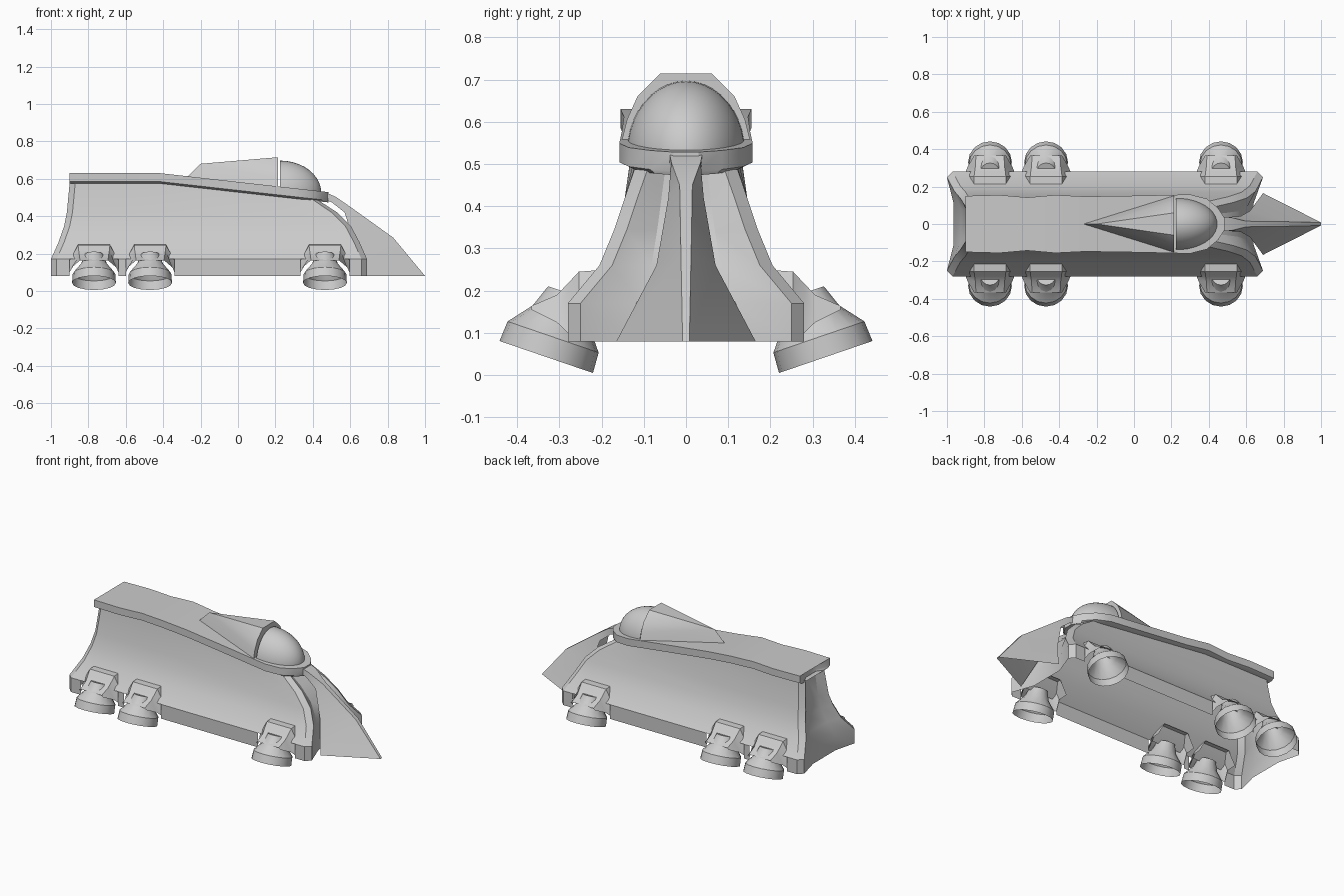
import bpy, math
from mathutils import Vector, Matrix

if "Cube" in bpy.data.objects:
    bpy.data.objects.remove(bpy.data.objects["Cube"])


def build(name, verts, faces, angle=30):
    me = bpy.data.meshes.new(name)
    me.from_pydata([tuple(v) for v in verts], [], faces)
    ob = bpy.data.objects.new(name, me)
    bpy.context.collection.objects.link(ob)
    bpy.ops.object.select_all(action='DESELECT')
    ob.select_set(True)
    bpy.context.view_layer.objects.active = ob
    bpy.ops.object.mode_set(mode='EDIT')
    bpy.ops.mesh.select_all(action='SELECT')
    bpy.ops.mesh.remove_doubles(threshold=0.0001)
    bpy.ops.mesh.normals_make_consistent(inside=False)
    bpy.ops.object.mode_set(mode='OBJECT')
    bpy.ops.object.shade_smooth_by_angle(angle=math.radians(angle))
    return ob


def loft(rows, closed=True, skip=None):
    """Quads between equally long rows of points."""
    n = len(rows[0])
    verts = [p for r in rows for p in r]
    faces = []
    for i in range(len(rows) - 1):
        for j in range(n if closed else n - 1):
            if skip and skip(i, j):
                continue
            k = (j + 1) % n
            faces.append((i * n + j, i * n + k, (i + 1) * n + k, (i + 1) * n + j))
    return verts, faces


def roof_z(x):
    return 0.63 if x < -0.42 else 0.63 - 0.1 * (x + 0.42) / 0.89


ENGINES = (-0.77, -0.47, 0.465)

# Hull: open-bottomed shell with notches above the thrusters
LEVELS = [  # z, half width, rear x, front x
    (0.08, 0.28, -1.0, 0.69), (0.17, 0.28, -1.0, 0.69), (0.26, 0.205, -0.96, 0.65),
    (0.345, 0.17, -0.93, 0.605), (0.42, 0.145, -0.915, 0.53), (None, 0.122, -0.9, 0.43)]
COLS = [-0.97] + [c + s * 0.13 for c in ENGINES for s in (-1, 1)] + [0.66]
rows = []
for z, y, xr, xf in LEVELS:
    side = [(xr + 0.035, 0.4 * y), (xr, y - 0.03)]
    for c in COLS:
        f = (c + 0.97) / 1.63
        side.append((xr + 0.03 + f * (xf - xr - 0.06), y))
    side += [(xf, y - 0.03), (xf - 0.05, 0.4 * y)]
    ring = side + [(x, -v) for x, v in reversed(side)]
    rows.append([(x, v, z if z else roof_z(x) - 0.05) for x, v in ring])
N = len(rows[0])
notch = {3, 5, 7}
build("hull", *loft(rows, skip=lambda i, j: i == 0 and (j in notch or (N - 2 - j) in notch)))

# Roof slab with wavy edge and an undercut lip
EDGE = [(-0.87, 0.06), (-0.895, 0.11), (-0.9, 0.15), (-0.72, 0.155), (-0.57, 0.142),
        (-0.42, 0.155), (-0.26, 0.147), (0.05, 0.152), (0.3, 0.158), (0.39, 0.135),
        (0.45, 0.085), (0.485, 0.03)]
rows = []
for drop, sc in ((0, 1), (0.045, 1), (0.055, 0.86)):
    half = [(x, y * sc) for x, y in EDGE]
    rows.append([(x, y, roof_z(x) - drop) for x, y in half]
                + [(x, -y, roof_z(x) - drop) for x, y in reversed(half)])
v, f = loft(rows)
n = len(rows[0])
for base in (0, 2 * n):
    for j in range(n // 2 - 1):
        f.append((base + j, base + j + 1, base + n - 2 - j, base + n - 1 - j))
build("roof", v, f)

# Canopy fairing tapering to a point at the back
arch = [(0.155, 0.545), (0.14, 0.605), (0.115, 0.66), (0.06, 0.715)]
arch = arch + [(-y, z) for y, z in reversed(arch)]
v = [(0.215, y, z) for y, z in arch] + [(-0.2, 0, 0.68), (-0.27, 0, 0.612)]
f = [(j, j + 1, 8) for j in range(7)] + [(0, 8, 9), (7, 9, 8), tuple(range(8))]
build("canopy_fairing", v, f, 40)

# Cockpit dome: quarter ellipsoid
rows = []
for i in range(11):
    a = math.pi / 2 * i / 10
    rows.append([(0.225 + 0.22 * math.sin(a),
                  0.14 * math.cos(a) * math.cos(b),
                  0.525 + 0.172 * math.cos(a) * math.sin(b))
                 for b in [math.pi * k / 20 for k in range(21)]])
v, f = loft(rows, closed=False)
f.append(tuple(range(21)))
build("cockpit_dome", v, f)

# Nose wedge: narrow ridge with two raked side panels
ridge = [(0.46, 0.04, 0.53), (0.52, 0.035, 0.505), (0.6, 0.015, 0.45),
         (0.83, 0.012, 0.285), (1.0, 0.008, 0.08)]
back = [(0.44, 0.037, 0.495), (0.5, 0.037, 0.475), (0.57, 0.042, 0.42),
        (0.62, 0.07, 0.26), (0.69, 0.165, 0.08)]
rows = [[b, r, (r[0], -r[1], r[2]), (b[0], -b[1], b[2])] for r, b in zip(ridge, back)]
build("nose_wedge", *loft(rows, closed=False))

# Thrusters: hood and tilted nozzle, three on each side
HOOD = [  # y, top half width, top z, low half width, low z
    (0.19, 0.085, 0.25, 0.13, 0.17), (0.254, 0.085, 0.245, 0.13, 0.165),
    (0.28, 0.082, 0.217, 0.13, 0.10), (0.306, 0.078, 0.19, 0.12, 0.125),
    (0.366, 0.075, 0.164, 0.085, 0.155)]
NOZZLE = [(0.117, 0), (0.114, 0.05), (0.07, 0.105), (0.05, 0.16)]
SEG = 16
tilt = math.atan2(0.324, 0.946)
for side, label in ((1, "left"), (-1, "right")):
    for i, cx in enumerate(ENGINES):
        rows = [[(cx - wl, side * y, zl), (cx - wt, side * y, zt),
                 (cx + wt, side * y, zt), (cx + wl, side * y, zl)]
                for y, wt, zt, wl, zl in HOOD]
        build(f"thruster_hood_{label}_{i + 1}", *loft(rows, closed=False))
        m = Matrix.Translation((cx, side * 0.331, 0.043)) @ Matrix.Rotation(side * tilt, 4, 'X')
        rows = [[m @ Vector((r * math.cos(2 * math.pi * k / SEG),
                             r * math.sin(2 * math.pi * k / SEG), h))
                 for k in range(SEG)] for r, h in NOZZLE]
        v, f = loft(rows)
        f.append(tuple(range(3 * SEG, 4 * SEG)))
        build(f"thruster_nozzle_{label}_{i + 1}", v, f)
